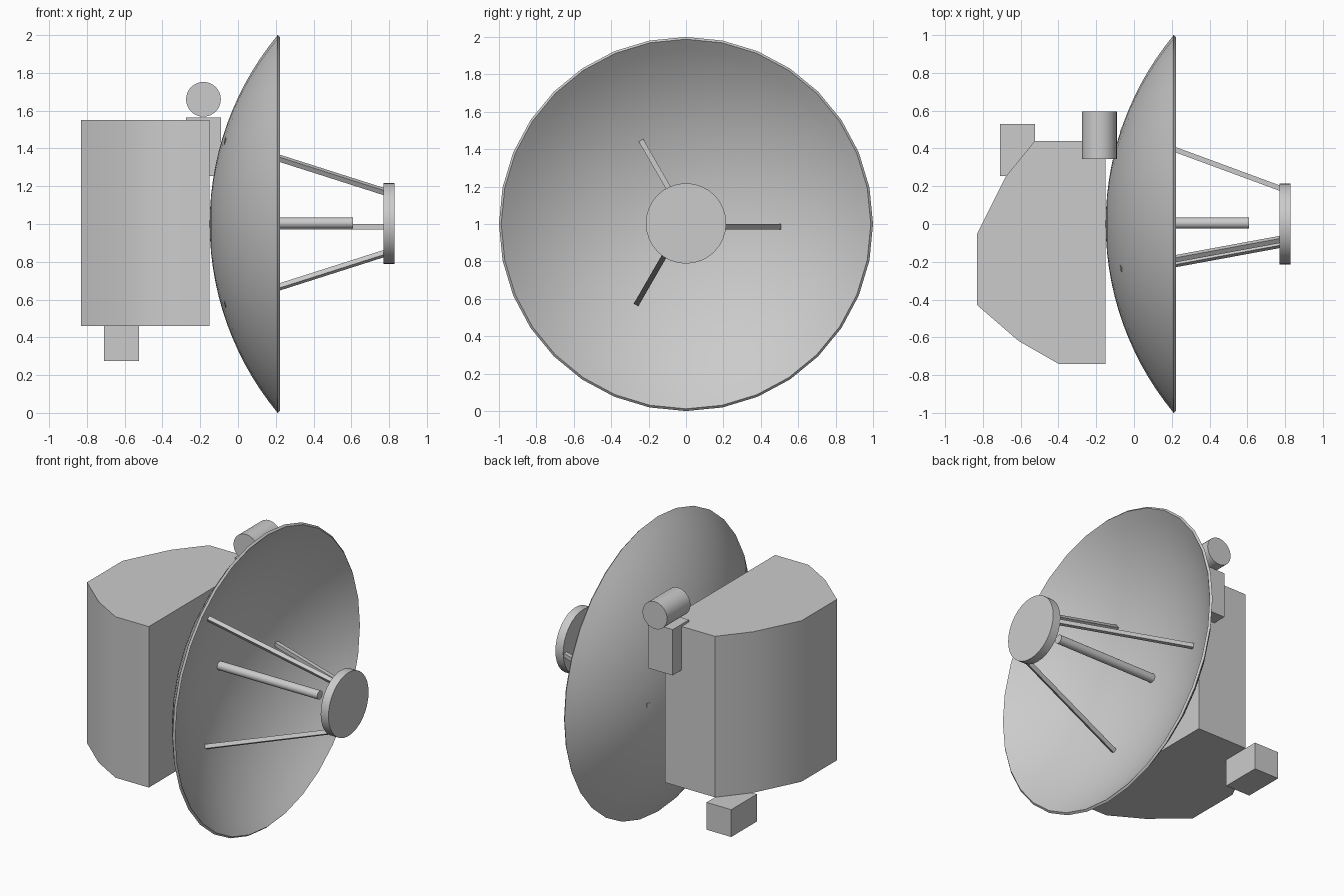
import bpy, bmesh, math
from mathutils import Vector, Matrix

if "Cube" in bpy.data.objects:
    bpy.data.objects.remove(bpy.data.objects["Cube"])

grey = bpy.data.materials.new("plain grey")
grey.diffuse_color = (0.6, 0.6, 0.6, 1)
grey.use_nodes = True
grey.node_tree.nodes["Principled BSDF"].inputs["Base Color"].default_value = grey.diffuse_color


def finish(bm, name, angle=35):
    """Turn a bmesh into a shaded, coloured object."""
    bmesh.ops.recalc_face_normals(bm, faces=bm.faces)
    me = bpy.data.meshes.new(name)
    bm.to_mesh(me)
    bm.free()
    me.materials.append(grey)
    ob = bpy.data.objects.new(name, me)
    bpy.context.collection.objects.link(ob)
    bpy.ops.object.select_all(action='DESELECT')
    ob.select_set(True)
    bpy.context.view_layer.objects.active = ob
    bpy.ops.object.shade_smooth_by_angle(angle=math.radians(angle))
    return ob


def box(name, lo, hi):
    lo, hi = Vector(lo), Vector(hi)
    bm = bmesh.new()
    bmesh.ops.create_cube(bm, size=1, matrix=Matrix.Translation((lo + hi) / 2)
                          @ Matrix.Diagonal((*(hi - lo), 1)))
    return finish(bm, name)


def rod(name, a, b, r, sides=32):
    a, b = Vector(a), Vector(b)
    rot = (b - a).to_track_quat('Z', 'Y').to_matrix().to_4x4()
    bm = bmesh.new()
    bmesh.ops.create_cone(bm, cap_ends=True, segments=sides, radius1=r, radius2=r,
                          depth=(b - a).length,
                          matrix=Matrix.Translation((a + b) / 2) @ rot)
    return finish(bm, name)


# Dish: thin spherical bowl spun about the x axis
def arc(apex, rim_x, rim_r, n=14):
    sag = rim_x - apex
    R = (rim_r ** 2 + sag ** 2) / (2 * sag)
    top = math.asin(rim_r / R)
    return [(apex + R * (1 - math.cos(top * i / n)), R * math.sin(top * i / n))
            for i in range(n + 1)]


profile = arc(-0.15, 0.21, 1.0) + arc(-0.14, 0.222, 0.988)[::-1]
bm = bmesh.new()
vs = [bm.verts.new((x, 0, 1 + r)) for x, r in profile]
es = [bm.edges.new(p) for p in zip(vs, vs[1:])]
bmesh.ops.spin(bm, geom=vs + es, cent=(0, 0, 1), axis=(1, 0, 0),
               angle=math.tau, steps=32, use_merge=True)
bmesh.ops.remove_doubles(bm, verts=bm.verts, dist=1e-4)
finish(bm, "dish")

# Body: extruded plan outline with a rounded rear
outline = [(-0.15, 0.44), (-0.525, 0.44), (-0.68, 0.25), (-0.83, -0.05),
           (-0.83, -0.43), (-0.61, -0.62), (-0.40, -0.74), (-0.15, -0.74)]
bm = bmesh.new()
f = bm.faces.new([bm.verts.new((x, y, 0.46)) for x, y in outline])
top = bmesh.ops.extrude_face_region(bm, geom=[f])
bmesh.ops.translate(bm, vec=(0, 0, 1.09),
                    verts=[g for g in top['geom'] if isinstance(g, bmesh.types.BMVert)])
finish(bm, "body")

# Boxes on the body and the drum on the upper one
box("lower_box", (-0.71, 0.255, 0.275), (-0.525, 0.53, 0.46))
box("upper_box", (-0.275, 0.36, 1.255), (-0.09, 0.535, 1.565))
rod("drum", (-0.183, 0.345, 1.66), (-0.183, 0.595, 1.66), 0.092)

# Feed tube and front disc
rod("feed_tube", (-0.145, 0.005, 1.005), (0.61, 0.005, 1.005), 0.029)
rod("front_disc", (0.77, 0, 1.003), (0.828, 0, 1.003), 0.215)

# Three square struts from the bowl to the disc
for i in range(3):
    a, b = Vector((-0.07, 0.5, -0.015)), Vector((0.785, 0.185, -0.015))
    d = (b - a).normalized()
    side = Vector((0, 0, 1))
    frame = Matrix((d, side.cross(d), side)).transposed().to_4x4()
    bm = bmesh.new()
    bmesh.ops.create_cube(bm, size=1, matrix=Matrix.Translation((0, 0, 1))
                          @ Matrix.Rotation(i * math.tau / 3, 4, 'X')
                          @ Matrix.Translation((a + b) / 2) @ frame
                          @ Matrix.Diagonal(((b - a).length, 0.027, 0.028, 1)))
    finish(bm, f"strut_{i + 1}")
